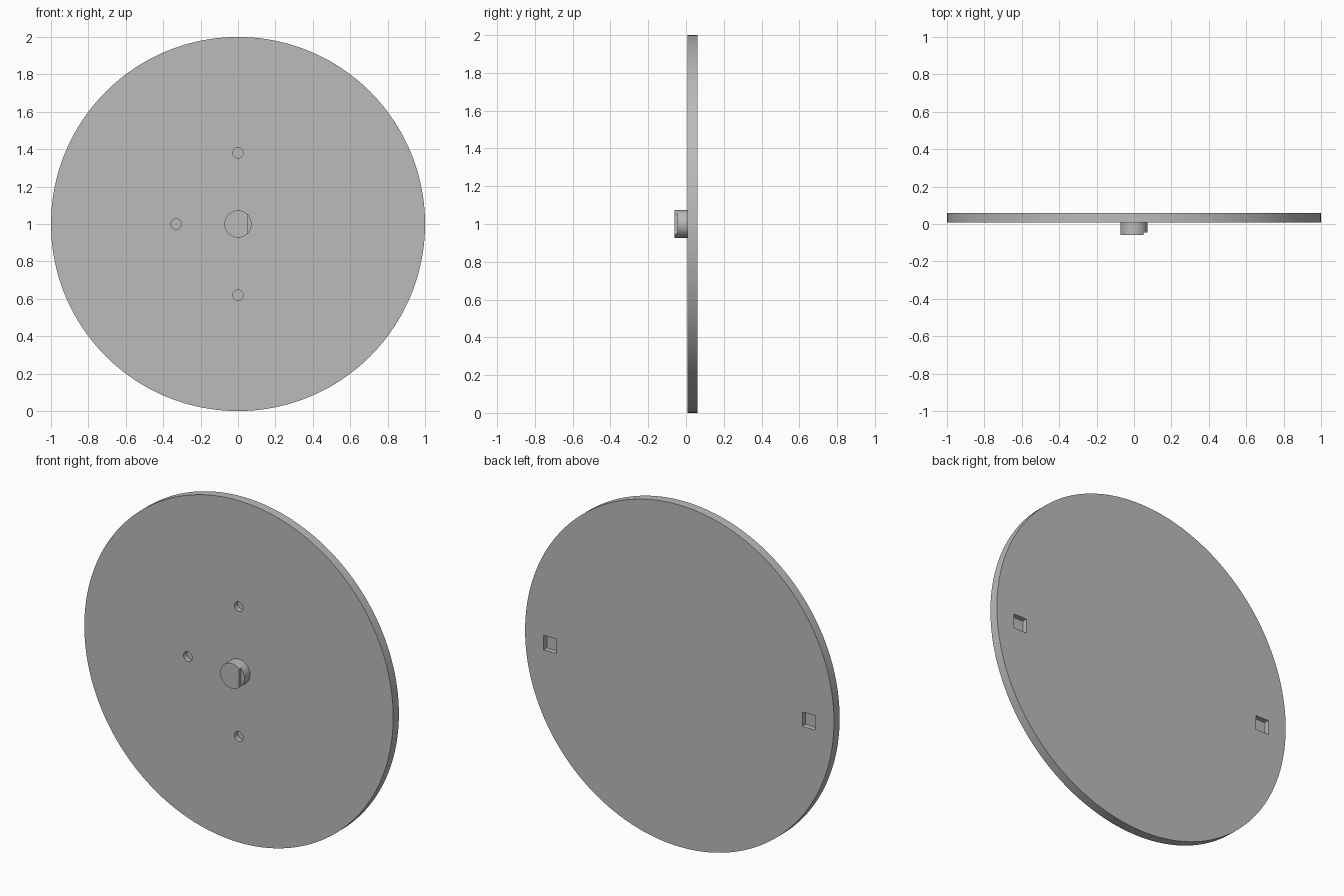
import bpy, math

cube = bpy.data.objects.get("Cube")
if cube:
    bpy.data.objects.remove(cube, do_unlink=True)

grey = bpy.data.materials.new("plain grey")
grey.use_nodes = True
colour = (0.5, 0.5, 0.5, 1)
grey.diffuse_color = colour
grey.node_tree.nodes["Principled BSDF"].inputs["Base Color"].default_value = colour

MID = 1.0                    # height of the disc centre
FRONT, BACK = 0.007, 0.06    # disc faces along y


def finish(name):
    obj = bpy.context.object
    obj.name = name
    obj.data.materials.append(grey)
    return obj


def cylinder(name, x, z, radius, y0, y1, sides):
    bpy.ops.mesh.primitive_cylinder_add(
        vertices=sides, radius=radius, depth=y1 - y0,
        location=(x, (y0 + y1) / 2, z), rotation=(math.pi / 2, 0, 0))
    return finish(name)


def box(name, x, z, width, height, y0, y1):
    bpy.ops.mesh.primitive_cube_add(size=1, location=(x, (y0 + y1) / 2, z))
    bpy.context.object.scale = (width, y1 - y0, height)
    return finish(name)


def cut(target, cutters):
    for cutter in cutters:
        mod = target.modifiers.new("cut", 'BOOLEAN')
        mod.operation, mod.solver, mod.object = 'DIFFERENCE', 'EXACT', cutter
        bpy.context.view_layer.objects.active = target
        bpy.ops.object.modifier_apply(modifier=mod.name)
        bpy.data.objects.remove(cutter, do_unlink=True)


def smooth(obj):
    bpy.ops.object.select_all(action='DESELECT')
    obj.select_set(True)
    bpy.context.view_layer.objects.active = obj
    bpy.ops.object.shade_smooth_by_angle(angle=math.radians(30))


# Disc with three round blind holes in front and two square pockets behind
disc = cylinder("disc", 0, MID, 1, FRONT, BACK, 160)
holes = [cylinder("hole_cutter", x, MID + z, 0.028, FRONT - 0.05, FRONT + 0.03, 32)
         for x, z in ((0, 0.38), (0, -0.38), (-0.33, 0))]
pockets = [box("pocket_cutter", side * 0.838, MID - 0.04, 0.085, 0.085,
               BACK - 0.03, BACK + 0.05) for side in (-1, 1)]
cut(disc, holes + pockets)
smooth(disc)

# Central stub with a flat cut into one side of its tip
stub = cylinder("centre_stub", 0, MID, 0.073, -BACK, FRONT, 64)
cut(stub, [box("flat_cutter", 0.1, MID, 0.1, 0.3, -0.1, -0.045)])
smooth(stub)
